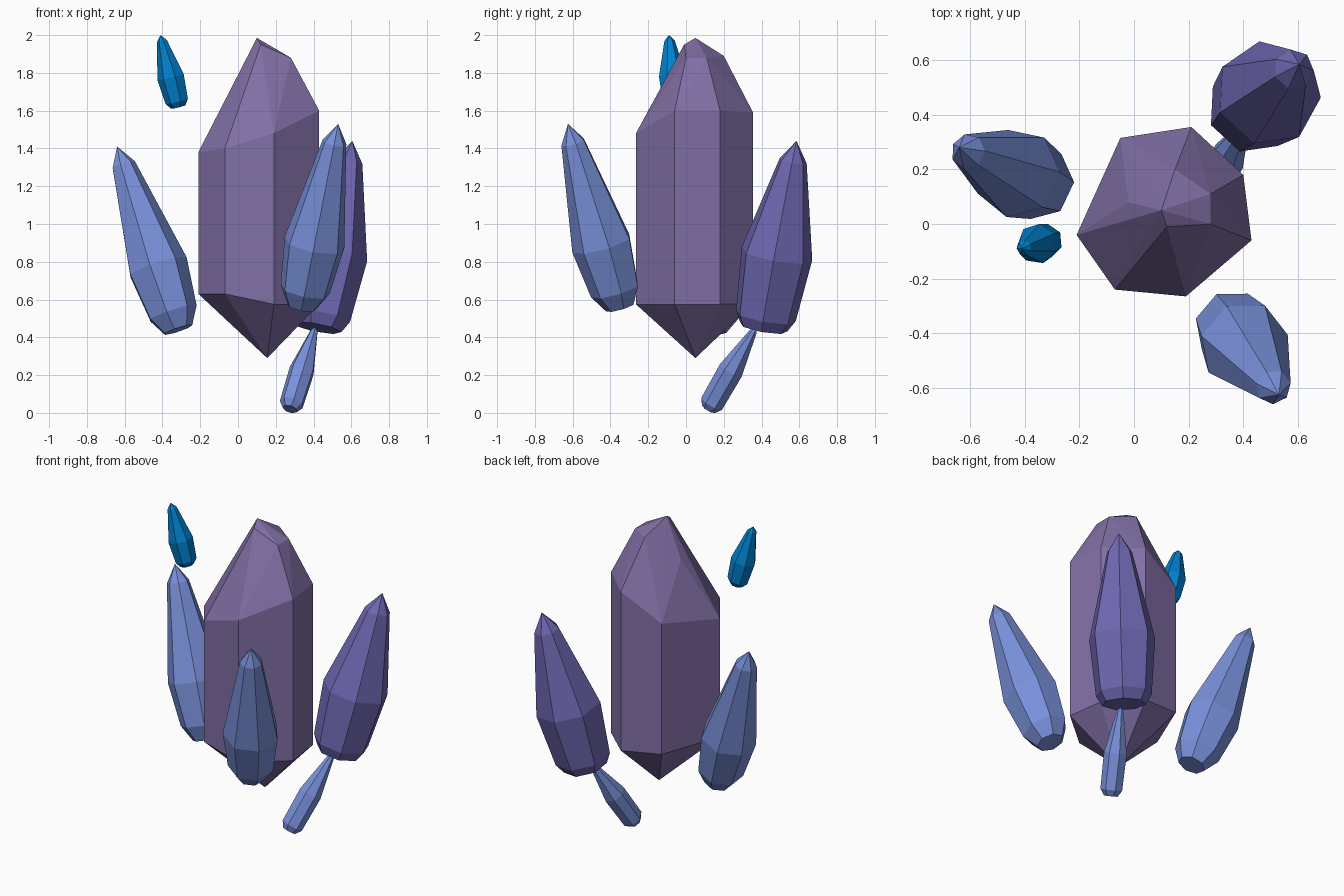
import bpy, bmesh, math
from mathutils import Vector

if "Cube" in bpy.data.objects:
    bpy.data.objects.remove(bpy.data.objects["Cube"])


def material(name, rgb):
    m = bpy.data.materials.new(name)
    m.diffuse_color = (*rgb, 1)
    m.use_nodes = True
    m.node_tree.nodes["Principled BSDF"].inputs["Base Color"].default_value = m.diffuse_color
    return m


def hull(name, points, mat):
    """Flat-faceted convex stone around a set of points."""
    bm = bmesh.new()
    for p in points:
        bm.verts.new(p)
    res = bmesh.ops.convex_hull(bm, input=bm.verts[:])
    loose = [v for v in bm.verts if not v.link_faces]
    bmesh.ops.delete(bm, geom=loose, context='VERTS')
    bmesh.ops.dissolve_limit(bm, angle_limit=math.radians(2),
                             verts=bm.verts[:], edges=bm.edges[:])
    bmesh.ops.recalc_face_normals(bm, faces=bm.faces[:])
    me = bpy.data.meshes.new(name)
    bm.to_mesh(me)
    bm.free()
    me.materials.append(mat)
    ob = bpy.data.objects.new(name, me)
    bpy.context.collection.objects.link(ob)


def shard(name, base, tip, rings, mat, sides=7, phase=0.0):
    """Tapered shard: rings are (fraction along axis, radius), closed by a tip."""
    base, tip = Vector(base), Vector(tip)
    axis = tip - base
    rot = axis.to_track_quat('Z', 'Y')
    pts = [tip]
    for t, r in rings:
        for i in range(sides):
            a = phase + math.tau * i / sides
            pts.append(base + axis * t + rot @ Vector((r * math.cos(a), r * math.sin(a), 0)))
    hull(name, pts, mat)


mauve = material("mauve", (0.22, 0.16, 0.38))
violet = material("violet", (0.16, 0.14, 0.45))
blue = material("blue", (0.19, 0.28, 0.70))
azure = material("azure", (0.0, 0.22, 0.62))

# Large central crystal: seven-sided prism, (x, y, lower z, upper z) per edge
prism = [(-0.21, -0.04, 0.63, 1.38), (-0.07, -0.24, 0.63, 1.40),
         (0.19, -0.265, 0.575, 1.48), (0.43, -0.06, 0.575, 1.60),
         (0.40, 0.18, 0.575, 1.60), (0.21, 0.355, 0.58, 1.59),
         (-0.05, 0.315, 0.61, 1.44)]
pts = [(x, y, z) for x, y, lo, hi in prism for z in (lo, hi)]
pts.append((0.155, 0.05, 0.29))                      # bottom point
pts += [(0.10, 0.05, 1.985), (-0.02, 0.08, 1.75),    # chipped crown
        (0.12, -0.01, 1.95), (0.19, -0.02, 1.89), (0.28, 0.0, 1.88),
        (0.28, 0.11, 1.88), (0.15, 0.20, 1.89)]
hull("central_crystal", pts, mauve)

# Three leaning crystals around it
lean = [(0.01, 0.08), (0.10, 0.135), (0.35, 0.165), (0.90, 0.065)]
shard("left_crystal", (-0.315, 0.135, 0.43), (-0.64, 0.28, 1.41), lean, blue, phase=0.2)
shard("front_crystal", (0.335, -0.345, 0.55), (0.53, -0.625, 1.53), lean, blue, phase=0.5)
shard("back_crystal", (0.42, 0.41, 0.45), (0.605, 0.585, 1.44),
      [(0.0, 0.13), (0.06, 0.165), (0.39, 0.195), (0.89, 0.075)], violet, phase=0.3)

# Small floating shard and small shard at the ground
shard("floating_shard", (-0.315, -0.06, 1.62), (-0.41, -0.09, 2.0),
      [(0.0, 0.04), (0.08, 0.063), (0.42, 0.074), (0.92, 0.028)], azure)
shard("ground_shard", (0.275, 0.12, 0.02), (0.41, 0.37, 0.455),
      [(0.0, 0.04), (0.07, 0.065), (0.48, 0.068), (0.95, 0.02)], blue, phase=0.4)
